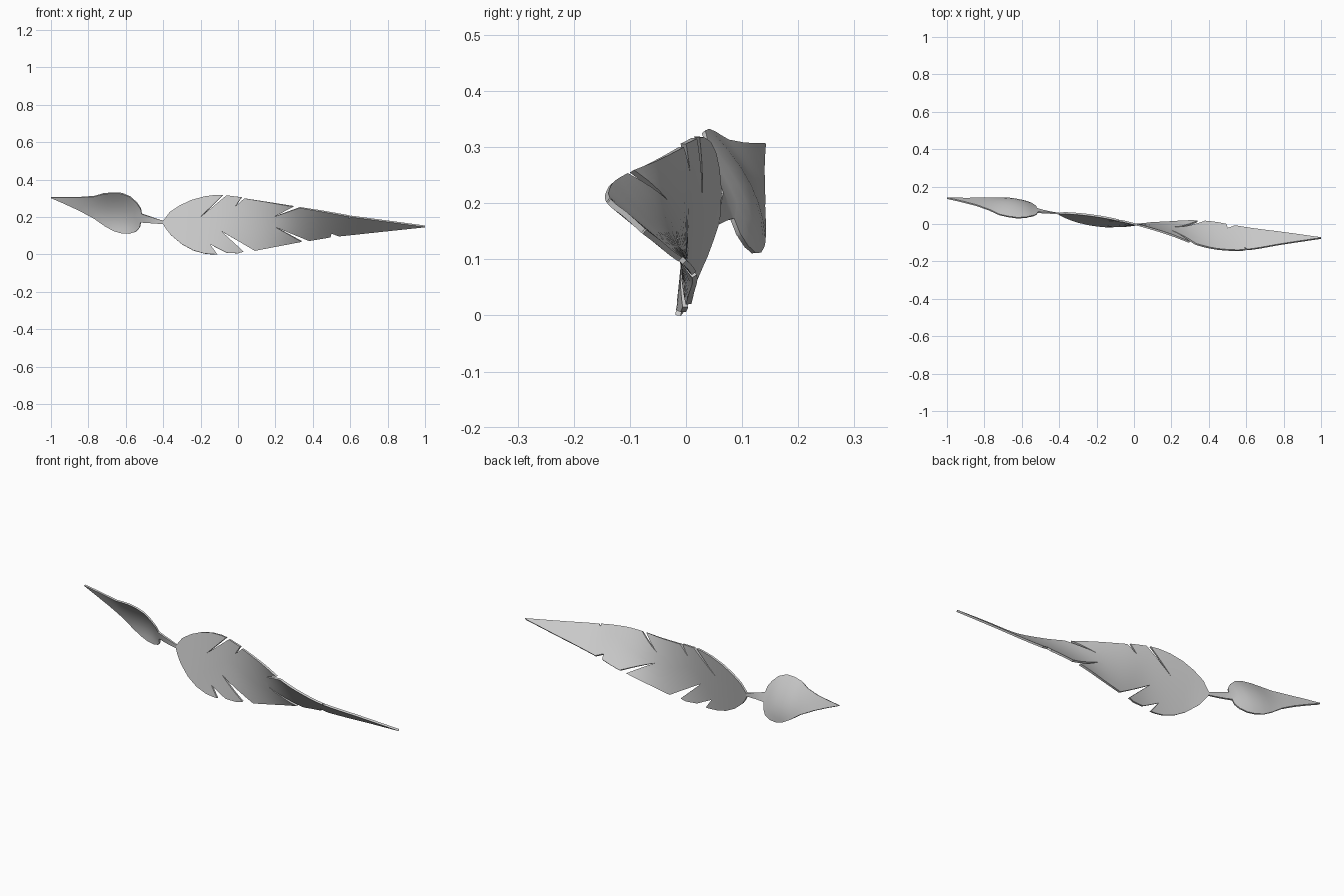
import bpy, bmesh
from mathutils import Vector

if "Cube" in bpy.data.objects:
    bpy.data.objects.remove(bpy.data.objects["Cube"])

grey = bpy.data.materials.new("soft grey")
grey.diffuse_color = (0.6, 0.6, 0.6, 1)
grey.use_nodes = True
grey.node_tree.nodes["Principled BSDF"].inputs["Base Color"].default_value = grey.diffuse_color


def sample(rows, x):
    """Smooth (Hermite) interpolation of rows (x, values...) at x."""
    n = len(rows)
    x = min(max(x, rows[0][0]), rows[-1][0])
    i = max(j for j in range(n - 1) if rows[j][0] <= x)
    h = rows[i + 1][0] - rows[i][0]
    t = (x - rows[i][0]) / h

    def slope(j, c):
        a, b = max(j - 1, 0), min(j + 1, n - 1)
        return (rows[b][c] - rows[a][c]) / (rows[b][0] - rows[a][0])

    return [(2*t**3 - 3*t**2 + 1) * rows[i][c] + (t**3 - 2*t**2 + t) * h * slope(i, c)
            + (3*t**2 - 2*t**3) * rows[i + 1][c] + (t**3 - t**2) * h * slope(i + 1, c)
            for c in range(1, len(rows[0]))]


def twisted_sheet(name, outline, rows, thickness, step=0.03):
    """Cut a flat outline into strips, bend it by the section rows, thicken it."""
    bm = bmesh.new()
    bm.faces.new([bm.verts.new((x, 0, z)) for x, z in outline])
    for axis in (0, 2):
        lo = min(v.co[axis] for v in bm.verts)
        hi = max(v.co[axis] for v in bm.verts)
        normal = Vector((axis == 0, 0, axis == 2))
        count = int((hi - lo) / step)
        for i in range(1, count + 1):
            bmesh.ops.bisect_plane(bm, geom=bm.verts[:] + bm.edges[:] + bm.faces[:],
                                   dist=1e-5, plane_co=normal * (lo + i * step),
                                   plane_no=normal)
    for v in bm.verts:
        z0, y0, lean, bow = sample(rows, v.co.x)
        d = v.co.z - z0
        v.co.y = y0 + lean * d + bow * d * d
    bmesh.ops.recalc_face_normals(bm, faces=bm.faces[:])
    mesh = bpy.data.meshes.new(name)
    bm.to_mesh(mesh)
    bm.free()
    ob = bpy.data.objects.new(name, mesh)
    bpy.context.collection.objects.link(ob)
    mesh.materials.append(grey)
    bpy.ops.object.select_all(action='DESELECT')
    ob.select_set(True)
    bpy.context.view_layer.objects.active = ob
    mod = ob.modifiers.new("thickness", 'SOLIDIFY')
    mod.thickness = thickness
    mod.offset = 0
    bpy.ops.object.modifier_apply(modifier=mod.name)
    bpy.ops.object.shade_smooth_by_angle(angle=0.6)
    return ob


# large notched blade: upper edge base to tip, then lower edge back to the base
upper = [(-.4, .178), (-.365, .225), (-.31, .262), (-.25, .29), (-.18, .31), (-.12, .318),
         (-.08, .318), (-.2, .2), (-.06, .316), (.02, .306), (-.015, .256), (.035, .3),
         (.16, .28), (.297, .257), (.195, .203), (.33, .251), (.45, .232), (.595, .206),
         (.59, .196), (.605, .204), (.8, .178), (1, .151)]
lower = [(1, .149), (.8, .128), (.54, .1), (.5, .115), (.495, .095), (.44, .085), (.38, .075),
         (.195, .15), (.34, .07), (.2, .042), (.09, .02), (-.09, .125), (.03, .015), (0, .006),
         (-.06, .009), (-.15, .055), (-.11, 0), (-.14, .001), (-.18, .005), (-.24, .022),
         (-.3, .055), (-.36, .105), (-.385, .138), (-.4, .162)]
# section rows: x, centre z, centre y, lean, bow
blade_rows = [(-.4, .17, .055, .2, 0), (-.3, .16, .033, .2, 0), (-.1, .16, .005, .12, 0),
              (.05, .16, -.006, -.05, 0), (.2, .16, -.025, -.3, 0), (.34, .16, -.048, -.7, 0),
              (.45, .16, -.065, -.97, 0), (.6, .155, -.078, -1.2, 0),
              (.8, .153, -.076, -1.2, 0), (1, .15, -.075, -1.2, 0)]
twisted_sheet("notched_blade", upper + lower, blade_rows, 0.01)

# small bowed blade with its short stem
tail = [(-1, .306), (-.85, .306), (-.77, .311), (-.72, .325), (-.67, .33), (-.62, .327),
        (-.575, .308), (-.54, .275), (-.52, .245), (-.514, .217), (-.395, .178), (-.395, .162),
        (-.52, .172), (-.525, .145), (-.545, .122), (-.58, .111), (-.62, .112), (-.665, .125),
        (-.71, .15), (-.77, .193), (-.85, .236), (-.93, .273), (-1, .303)]
tail_rows = [(-1, .305, .138, -.4, 0), (-.85, .27, .121, -.5, -1), (-.75, .25, .11, -.55, -2.2),
             (-.65, .22, .115, -.45, -2.5), (-.58, .215, .098, -.45, -2.2),
             (-.52, .2, .072, -.4, -1), (-.395, .17, .055, 0, 0)]
twisted_sheet("small_blade_and_stem", tail, tail_rows, 0.008)
